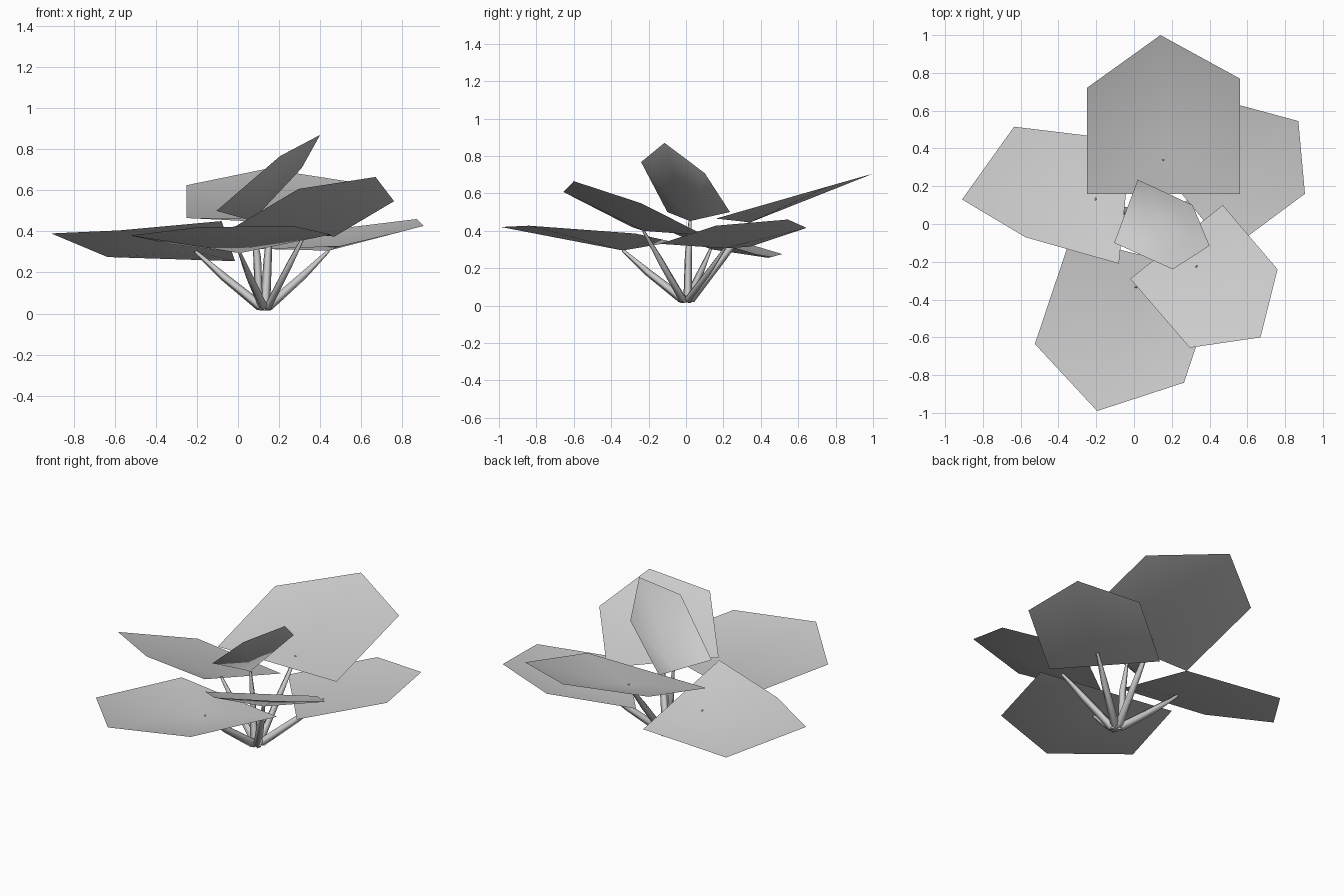
import bpy
import bmesh
from mathutils import Vector

# Remove the default cube only
cube = bpy.data.objects.get("Cube")
if cube:
    bpy.data.objects.remove(cube, do_unlink=True)

# One plain grey for the whole plant
GREY = (0.6, 0.6, 0.6, 1.0)
grey = bpy.data.materials.new("plain_grey")
grey.use_nodes = True
grey.diffuse_color = GREY
grey.node_tree.nodes["Principled BSDF"].inputs["Base Color"].default_value = GREY

ROOT = Vector((0.13, 0, 0))
UP = Vector((0, 0, 1))


def add_mesh_object(name, mesh):
    mesh.materials.clear()
    mesh.materials.append(grey)
    obj = bpy.data.objects.new(name, mesh)
    bpy.context.scene.collection.objects.link(obj)
    return obj


def add_leaf(name, outline, reach, drop):
    """Five-sided leaf: a fan of triangles around a sunken heart point.

    Outline order: base, shoulder, tip, shoulder, base.
    Returns the heart, where the stem joins.
    """
    points = [Vector(p) for p in outline]
    base = (points[0] + points[-1]) / 2
    along = ((points[1] + points[3]) / 2 - base).normalized()
    normal = (points[-1] - points[0]).cross(along).normalized()
    if normal.z < 0:
        normal.negate()
    heart = base + along * reach - normal * drop

    bm = bmesh.new()
    rim = [bm.verts.new(p) for p in points]
    middle = bm.verts.new(heart)
    for i, vert in enumerate(rim):
        face = bm.faces.new((middle, vert, rim[(i + 1) % len(rim)]))
        face.smooth = True
        face.normal_update()
        if face.normal.z < 0:
            face.normal_flip()
    mesh = bpy.data.meshes.new(name)
    bm.to_mesh(mesh)
    bm.free()
    add_mesh_object(name, mesh)
    return heart


def add_stem(name, heart):
    """Four-sided tapering stem, bent outward halfway to the leaf."""
    out = Vector((heart.x, heart.y, 0)) - ROOT
    side = out.normalized()
    path = [
        (ROOT - side * 0.03 + UP * 0.02, 0.25),
        (ROOT + side * 0.03 + UP * 0.04, 1.0),
        (ROOT + out * 0.6 + UP * heart.z * 0.6, 0.8),
        (heart, 0.35),
    ]
    curve = bpy.data.curves.new(name + "_path", "CURVE")
    curve.dimensions = "3D"
    curve.bevel_depth = 0.025
    curve.bevel_resolution = 0
    curve.use_fill_caps = True
    spline = curve.splines.new("POLY")
    spline.use_smooth = True
    spline.points.add(len(path) - 1)
    for point, (position, radius) in zip(spline.points, path):
        point.co = (*position, 1)
        point.radius = radius
    helper = bpy.data.objects.new(name + "_path", curve)
    bpy.context.scene.collection.objects.link(helper)
    bpy.context.view_layer.update()
    depsgraph = bpy.context.evaluated_depsgraph_get()
    mesh = bpy.data.meshes.new_from_object(helper.evaluated_get(depsgraph))
    bpy.data.objects.remove(helper, do_unlink=True)
    for vert in mesh.vertices:
        vert.co.z = max(vert.co.z, 0)
    add_mesh_object(name, mesh)


# Leaf outlines, then how far in and how deep the heart sits
leaves = {
    "back": ([(-.25, .16, .465), (-.25, .72, .625), (.14, 1, .705),
              (.56, .77, .64), (.56, .16, .465)], .17, .07),
    "left": ([(.1, .345, .315), (.5, .645, .415), (.87, .545, .46),
              (.905, .16, .427), (.5, -.14, .33)], .17, .05),
    "right": ([(-.08, -.21, .45), (-.575, -.07, .405), (-.91, .13, .39),
               (-.635, .515, .275), (-.015, .44, .255)], .16, .05),
    "front": ([(.455, -.27, .385), (.265, -.84, .427), (-.195, -.99, .42),
               (-.525, -.635, .38), (-.335, -.07, .34)], .17, .08),
    "front_left": ([(.47, .1, .375), (.76, -.24, .547), (.67, -.6, .665),
                    (.295, -.655, .607), (-.02, -.29, .42)], .16, .06),
    "top": ([(.02, .235, .5), (.31, .1, .708), (.4, -.115, .87),
             (.205, -.24, .767), (-.105, -.1, .5)], .07, .11),
}

for place, (outline, reach, drop) in leaves.items():
    heart = add_leaf(place + "_leaf", outline, reach, drop)
    add_stem(place + "_stem", heart)
